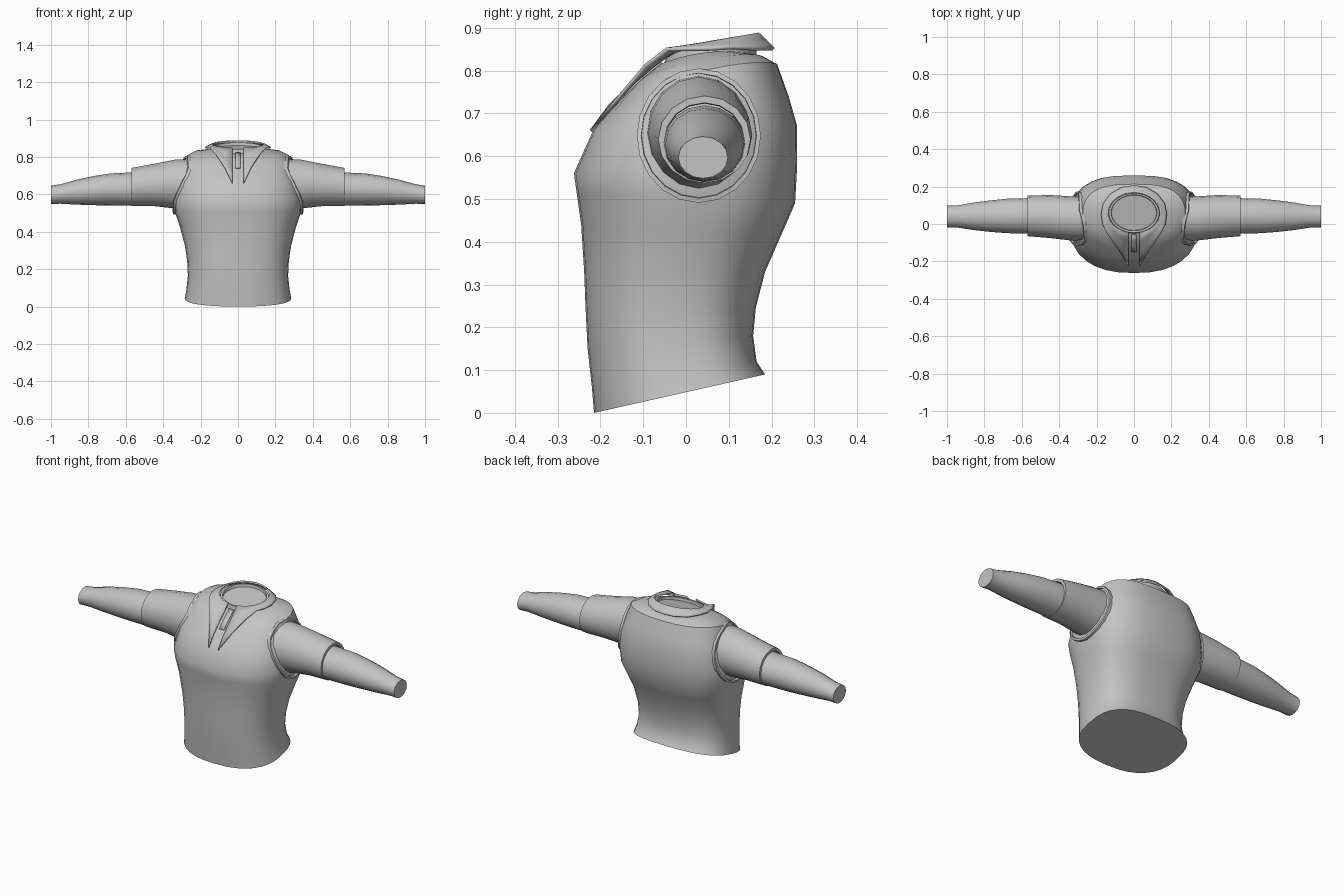
import bpy, bmesh, math
from mathutils import Vector
from mathutils.bvhtree import BVHTree

cube = bpy.data.objects.get("Cube")
if cube:
    bpy.data.objects.remove(cube, do_unlink=True)

grey = bpy.data.materials.new("plain_grey_cloth")
grey.use_nodes = True
colour = (0.55, 0.55, 0.55, 1)
grey.diffuse_color = colour
grey.node_tree.nodes["Principled BSDF"].inputs["Base Color"].default_value = colour


def loft(name, rings, closed=True, cap_start=False, cap_end=False, sharp=35):
    """Skin a list of equal-length point rings into one smooth object."""
    bm = bmesh.new()
    rows = [[bm.verts.new(p) for p in ring] for ring in rings]
    n = len(rows[0])
    for a, b in zip(rows, rows[1:]):
        for i in range(n if closed else n - 1):
            j = (i + 1) % n
            bm.faces.new((a[i], a[j], b[j], b[i]))
    if cap_start:
        bm.faces.new(rows[0])
    if cap_end:
        bm.faces.new(rows[-1])
    bmesh.ops.recalc_face_normals(bm, faces=bm.faces)
    mesh = bpy.data.meshes.new(name)
    bm.to_mesh(mesh)
    bm.free()
    mesh.materials.append(grey)
    mesh.shade_smooth()
    mesh.set_sharp_from_angle(angle=math.radians(sharp))
    obj = bpy.data.objects.new(name, mesh)
    bpy.context.collection.objects.link(obj)
    return obj


def angles(n):
    return [2 * math.pi * i / n for i in range(n)]


def power(v, e):
    return math.copysign(abs(v) ** e, v)


def body_ring(fy, fz, by, bz, half, lift=0.0, square=True, n=32):
    """Tilted rounded-box ring through a front point and a back point."""
    pts = []
    for t in angles(n):
        e = (2 / 2.8 if math.cos(t) > 0 else 2 / 2.4) if square else 1
        u, v = power(math.sin(t), e), power(math.cos(t), e)
        k = (v + 1) / 2
        pts.append(Vector((half * u, fy + (by - fy) * k,
                           fz + (bz - fz) * k + lift * u * u)))
    return pts


# Torso: front y, front z, back y, back z, half width, shoulder lift
torso_rings = [
    body_ring(-.215, 0, .185, .09, .285),
    body_ring(-.22, .06, .165, .12, .276),
    body_ring(-.23, .15, .157, .18, .268),
    body_ring(-.235, .25, .163, .245, .272),
    body_ring(-.238, .33, .185, .33, .285),
    body_ring(-.245, .44, .22, .41, .31),
    body_ring(-.255, .51, .255, .49, .335),
    body_ring(-.262, .56, .26, .58, .343),
    body_ring(-.215, .665, .26, .67, .325),
    body_ring(-.18, .705, .24, .74, .306),
    body_ring(-.14, .745, .213, .815, .275, .02),
    body_ring(-.105, .78, .18, .833, .23, .018),
    body_ring(-.06, .815, .15, .84, .15, .015, False),
]
torso = loft("torso", torso_rings, cap_start=True, cap_end=True)
surface = BVHTree.FromPolygons([v.co for v in torso.data.vertices],
                               [p.vertices for p in torso.data.polygons])


def arm_ring(s, x, yc, zc, ry, rz, n=16):
    return [Vector((s * x, yc + ry * math.cos(t), zc + rz * math.sin(t)))
            for t in angles(n)]


def armhole_ring(s, scale, lift):
    """Oval around the shoulder, dropped sideways onto the torso."""
    pts = []
    for t in angles(20):
        c, d = math.cos(t), math.sin(t)
        hit = surface.ray_cast(Vector((1, .03 + .143 * c, .648 + .155 * d)),
                               Vector((-1, 0, 0)))[0]
        x = hit.x if hit else .27
        pts.append(Vector((s * (x + lift), .03 + .145 * scale * c,
                           .648 + .157 * scale * d)))
    return pts


# Arms: armhole edge, upper sleeve with a turned-in cuff, tapering lower sleeve
for s, side in ((1, "left"), (-1, "right")):
    loft(side + "_armhole_edge", [armhole_ring(s, 1, -.01), armhole_ring(s, 1, .014),
                                  armhole_ring(s, .93, .016), armhole_ring(s, .9, -.03)])
    loft(side + "_upper_sleeve", [
        arm_ring(s, .22, .03, .655, .125, .135),
        arm_ring(s, .34, .03, .655, .118, .13),
        arm_ring(s, .45, .04, .65, .115, .113),
        arm_ring(s, .57, .043, .639, .108, .102),
        arm_ring(s, .57, .043, .635, .094, .09),
        arm_ring(s, .54, .043, .635, .092, .088)])
    loft(side + "_lower_sleeve", [
        arm_ring(s, .53, .043, .629, .096, .09),
        arm_ring(s, .68, .043, .626, .092, .086),
        arm_ring(s, .77, .042, .62, .084, .078),
        arm_ring(s, .86, .041, .612, .073, .067),
        arm_ring(s, .95, .04, .602, .058, .052),
        arm_ring(s, 1, .04, .597, .058, .049)], cap_start=True, cap_end=True)


# Neck band: standing ring with a closed floor inside
def neck_ring(half, fy, by, dz):
    return body_ring(fy, .845 + dz, by, .883 + dz, half, 0, False)


loft("neck_band", [neck_ring(.145, -.055, .165, -.05),
                   neck_ring(.134, -.046, .164, -.006),
                   neck_ring(.122, -.036, .156, -.006),
                   neck_ring(.12, -.034, .154, -.022)], cap_end=True)


# Folded collar: draped from the neck rim out to two long front points
hem = [(0, .205), (.065, .195), (.125, .16), (.163, .11), (.175, .055), (.168, 0),
       (.148, -.045), (.115, -.095), (.07, -.155), (.03, -.222)]


def drape(p):
    hit = surface.ray_cast(Vector((p.x, p.y, 2)), Vector((0, 0, -1)))[0]
    return Vector((p.x, p.y, max(p.z, hit.z + .012) if hit else p.z))


columns = []
for i, (x, y) in enumerate(hem):
    t = math.radians(168) * i / (len(hem) - 1)
    k = (math.cos(t) + 1) / 2
    rim = Vector((.138 * math.sin(t), -.05 + .218 * k, .846 + .04 * k))
    end = drape(Vector((x, y, .6 + .25 * min(1, (y + .222) / .15))))
    columns.append([rim] + [drape(rim.lerp(end, f)) for f in (.25, .5, .75, 1)])
mirrored = [[Vector((-p.x, p.y, p.z)) for p in col] for col in columns[:0:-1]]
collar = loft("collar", mirrored + columns, closed=False, sharp=50)
fold = collar.modifiers.new("thickness", "SOLIDIFY")
fold.thickness = .008
fold.offset = 0

# Front placket: narrow strip under the collar opening
strip = []
for y in (-.06, -.09, -.12, -.15):
    strip.append([drape(Vector((x, y, 0))) - Vector((0, 0, .004))
                  for x in (-.014, 0, .014)])
placket = loft("front_placket", strip, closed=False)
placket.modifiers.new("thickness", "SOLIDIFY").thickness = .008
